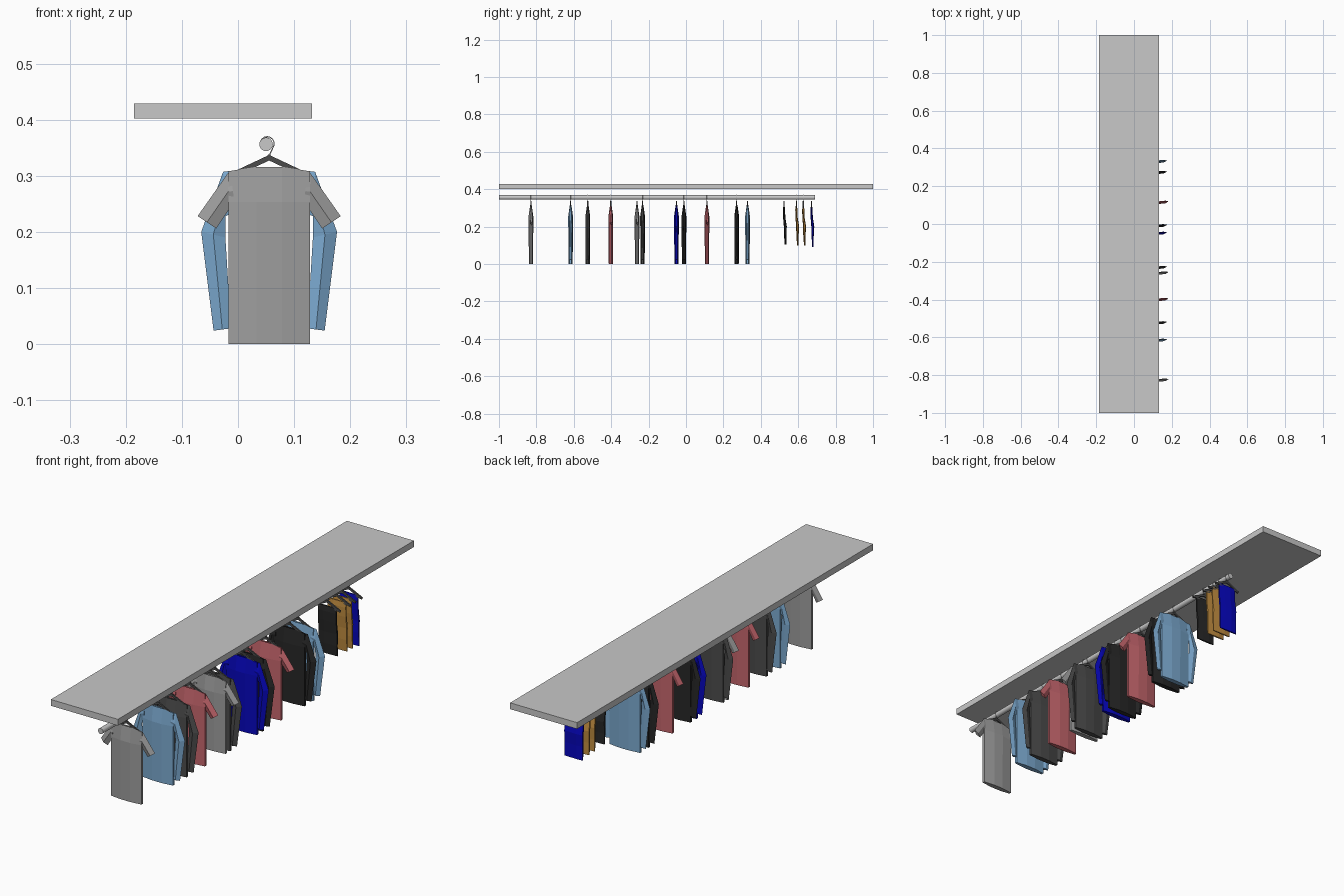
import bpy, bmesh, math
from mathutils import Vector

if "Cube" in bpy.data.objects:
    bpy.data.objects.remove(bpy.data.objects["Cube"])

CX = 0.0555          # centre line of the hanging clothes
ROD_X, ROD_Z = 0.05, 0.356


def mat(name, r, g, b):
    m = bpy.data.materials.new(name)
    m.diffuse_color = (r, g, b, 1)
    m.use_nodes = True
    m.node_tree.nodes["Principled BSDF"].inputs["Base Color"].default_value = m.diffuse_color
    return m


M = {
    "shelf": mat("light grey", 0.58, 0.58, 0.58),
    "grey": mat("mid grey", 0.34, 0.34, 0.34),
    "sky": mat("sky blue", 0.20, 0.40, 0.63),
    "charcoal": mat("charcoal", 0.07, 0.07, 0.07),
    "red": mat("faded red", 0.55, 0.13, 0.15),
    "blue": mat("deep blue", 0.002, 0.002, 0.52),
    "black": mat("black", 0.02, 0.02, 0.02),
    "tan": mat("tan", 0.52, 0.26, 0.05),
}


def finish(bm, name, material):
    bmesh.ops.recalc_face_normals(bm, faces=bm.faces[:])
    me = bpy.data.meshes.new(name)
    bm.to_mesh(me)
    bm.free()
    ob = bpy.data.objects.new(name, me)
    bpy.context.collection.objects.link(ob)
    me.materials.append(M[material])
    return ob


def loft(bm, rows):
    """Skin closed rings of points and cap both ends."""
    rings = [[bm.verts.new(p) for p in row] for row in rows]
    n = len(rings[0])
    for a, b in zip(rings, rings[1:]):
        for i in range(n):
            j = (i + 1) % n
            bm.faces.new((a[i], a[j], b[j], b[i]))
    bm.faces.new(rings[0])
    bm.faces.new(rings[-1])


def bar(bm, a, b, half_y, half_w):
    """Flat rectangular bar in the xz plane from a to b."""
    a, b = Vector(a), Vector(b)
    d = (b - a).normalized()
    side = Vector((-d.z, 0, d.x)) * half_w
    y = Vector((0, half_y, 0))
    loft(bm, [[p + side + y, p + side - y, p - side - y, p - side + y] for p in (a, b)])


# sleeve rows: (outer x, outer z, inner x, inner z) measured from the centre line
SHORT = [(0.069, 0.307, 0.060, 0.238), (0.074, 0.304, 0.0715, 0.240),
         (0.1275, 0.228, 0.0945, 0.206)]
LONG = [(0.066, 0.309, 0.060, 0.235), (0.082, 0.307, 0.078, 0.228),
        (0.121, 0.200, 0.078, 0.190), (0.099, 0.024, 0.068, 0.028)]


def shirt(name, y, material, sleeve):
    bm = bmesh.new()
    # body: flattened six-sided bag with a raised centre panel
    rows = []
    for z_edge, z_mid, ye, ym in ((0, 0, 0.005, 0.011), (0.253, 0.253, 0.005, 0.013),
                                  (0.308, 0.316, 0.003, 0.004)):
        front = [(-0.0725, z_edge, -ye), (-0.0225, z_mid, -ym),
                 (0.0225, z_mid, -ym), (0.0725, z_edge, -ye)]
        ring = front + [(x, z, -d) for x, z, d in reversed(front)]
        rows.append([(CX + x, y + d, z) for x, z, d in ring])
    loft(bm, rows)
    # sleeves: lens-shaped tubes, mirrored
    for s in (-1, 1):
        rows = []
        for xo, zo, xi, zi in sleeve:
            xm, zm = (xo + xi) / 2, (zo + zi) / 2
            back = 0.1 * (xm - 0.065)
            t = 0.007
            rows.append([(CX + s * xo, y + back + 0.003, zo), (CX + s * xm, y + back - t, zm),
                         (CX + s * xi, y + back, zi), (CX + s * xm, y + back + t, zm)])
        loft(bm, rows)
    finish(bm, name, material)


def trousers(name, y, material, bottom):
    # folded over the hanger bar, with a wavy side profile
    bm = bmesh.new()
    rows = []
    for z, off, t in ((bottom, 0.005, 0.004), (0.15, 0.003, 0.006), (0.20, 0.004, 0.008),
                      (0.25, -0.002, 0.006), (0.29, -0.003, 0.006), (0.312, -0.003, 0.003)):
        front = [(-0.043, -t * 0.5), (-0.015, -t), (0.015, -t * 0.8), (0.043, -t * 0.5)]
        ring = front + [(x, -d) for x, d in reversed(front)]
        rows.append([(CX + x, y + off + d, z) for x, d in ring])
    loft(bm, rows)
    finish(bm, name, material)


def hanger(name, y, reach, with_bar):
    bm = bmesh.new()
    for s in (-1, 1):
        bar(bm, (CX - s * 0.004, y, 0.334), (CX + s * reach, y, 0.334 - reach * 0.50),
            0.003, 0.0045)
    if with_bar:
        z = 0.336 - reach * 0.50
        bar(bm, (CX - reach, y, z), (CX + reach, y, z), 0.0025, 0.003)
    finish(bm, name, "charcoal")
    # wire hook over the rod
    cu = bpy.data.curves.new(name + "_hook", "CURVE")
    cu.dimensions = "3D"
    cu.bevel_depth = 0.0011
    cu.bevel_resolution = 1
    pts = [(CX - 0.001, y, 0.334)]
    for i in range(10):
        a = math.radians(-35 + 225 * i / 9)
        pts.append((ROD_X + 0.002 + 0.0125 * math.cos(a), y, ROD_Z + 0.0012 + 0.0125 * math.sin(a)))
    sp = cu.splines.new("POLY")
    sp.points.add(len(pts) - 1)
    for p, co in zip(sp.points, pts):
        p.co = (*co, 1)
    ob = bpy.data.objects.new(name + "_hook", cu)
    bpy.context.collection.objects.link(ob)
    cu.materials.append(M["shelf"])


# shelf board
bpy.ops.mesh.primitive_cube_add(size=1, location=(-0.0265, 0, 0.4155))
shelf = bpy.context.object
shelf.name = "shelf"
shelf.scale = (0.317, 2.0, 0.027)
shelf.data.materials.append(M["shelf"])

# hanging rod
bpy.ops.mesh.primitive_cylinder_add(vertices=24, radius=0.012, depth=1.69,
                                    location=(ROD_X, -0.155, ROD_Z),
                                    rotation=(math.pi / 2, 0, 0))
rod = bpy.context.object
rod.name = "rod"
rod.data.materials.append(M["shelf"])
bpy.ops.object.shade_smooth_by_angle()

# shirts along the rod
for i, (y, colour, sleeve) in enumerate((
        (-0.829, "grey", SHORT), (-0.617, "sky", LONG), (-0.525, "charcoal", LONG),
        (-0.402, "red", SHORT), (-0.262, "grey", SHORT), (-0.232, "charcoal", LONG),
        (-0.051, "blue", LONG), (-0.011, "black", LONG), (0.112, "red", SHORT),
        (0.271, "black", LONG), (0.329, "sky", LONG))):
    shirt(f"shirt_{i + 1}", y, colour, sleeve)
    hanger(f"shirt_hanger_{i + 1}", y, 0.062, False)

# folded trousers at the far end
for i, (y, colour, bottom) in enumerate((
        (0.527, "black", 0.105), (0.593, "tan", 0.100),
        (0.630, "tan", 0.098), (0.674, "blue", 0.092))):
    trousers(f"trousers_{i + 1}", y, colour, bottom)
    hanger(f"trouser_hanger_{i + 1}", y - 0.003, 0.062, True)
